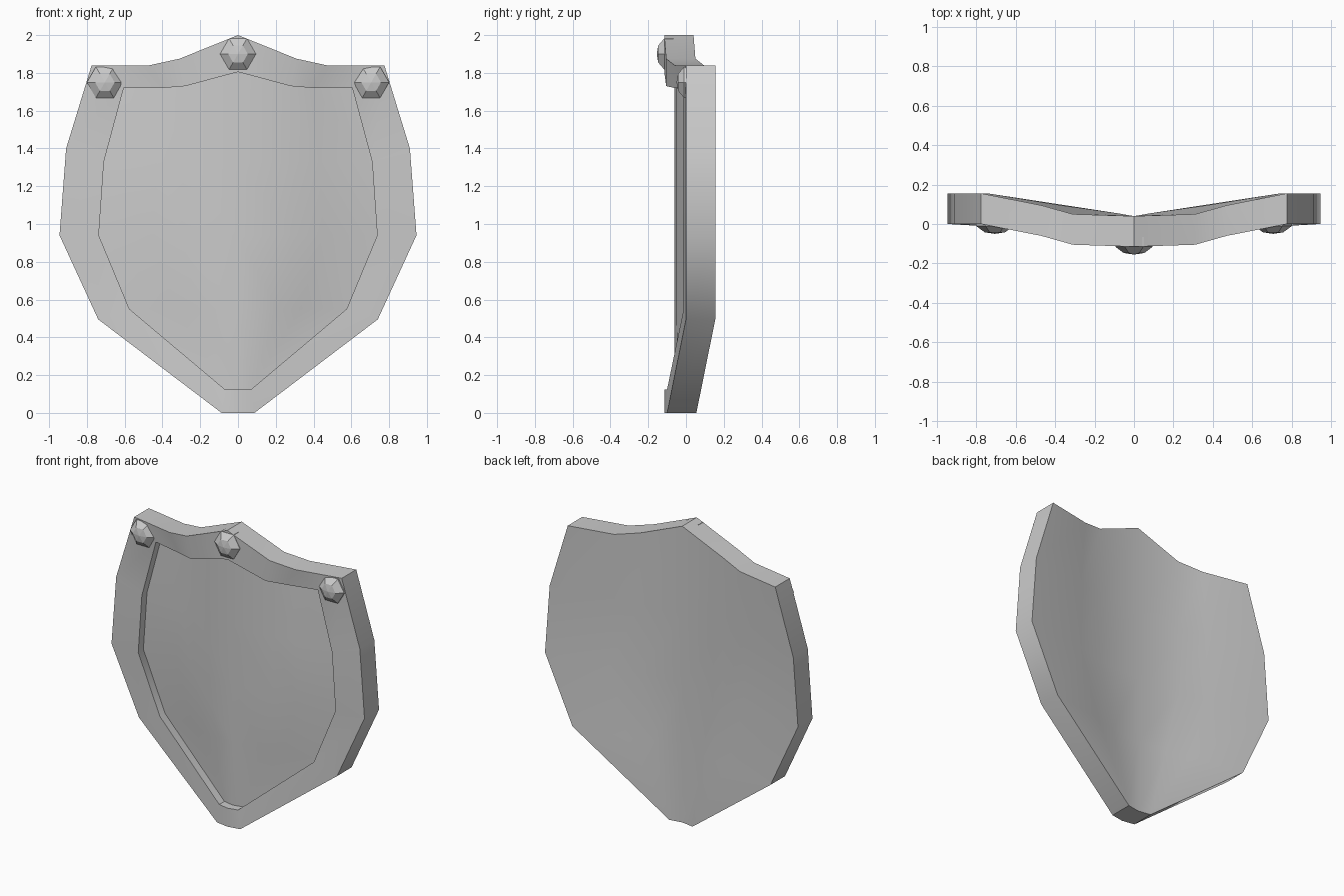
import bpy, bmesh, math

if "Cube" in bpy.data.objects:
    bpy.data.objects.remove(bpy.data.objects["Cube"])

# Curved section of the shield: depth of each column, centre to edge
DEPTH = [-0.115, -0.105, -0.06, 0.0]
LOW = [-0.115, -0.10, -0.10, -0.10]


def half_rows(top, sides, tip):
    """Rows of (x, y, z) from top edge to bottom tip, for the right half."""
    rows = [[(x, y, z) for (x, z), y in zip(top, DEPTH)]]
    for (x1, x2, x3), z in sides:
        rows.append([(x, y, z) for x, y in zip((0, x1, x2, x3), DEPTH)])
    tx, tz = tip
    rows.append([(x, y, tz) for x, y in zip((0, tx, tx, tx), LOW)])
    return rows


def add_grid(bm, rows, dy):
    grid = []
    for row in rows:
        pts = [(-x, y, z) for x, y, z in row[:0:-1]] + row
        grid.append([bm.verts.new((x, y + dy, z)) for x, y, z in pts])
    return grid


def fill(bm, grid):
    for a, b in zip(grid, grid[1:]):
        for i in range(len(a) - 1):
            bm.faces.new((a[i], b[i], b[i + 1], a[i + 1]))


def border(grid):
    return (grid[0] + [r[-1] for r in grid[1:-1]] + grid[-1][::-1]
            + [r[0] for r in grid[-2:0:-1]])


def bridge(bm, a, b):
    n = len(a)
    for i in range(n):
        j = (i + 1) % n
        bm.faces.new((a[i], a[j], b[j], b[i]))


def finish(bm, name):
    bmesh.ops.recalc_face_normals(bm, faces=bm.faces)
    me = bpy.data.meshes.new(name)
    bm.to_mesh(me)
    bm.free()
    ob = bpy.data.objects.new(name, me)
    bpy.context.collection.objects.link(ob)
    return ob


outer = half_rows([(0, 2.0), (0.31, 1.875), (0.47, 1.84), (0.775, 1.84)],
                  [((0.31, 0.50, 0.91), 1.40), ((0.31, 0.50, 0.945), 0.94),
                   ((0.21, 0.37, 0.74), 0.495)], (0.087, 0.0))
inner = half_rows([(0, 1.805), (0.28, 1.73), (0.40, 1.72), (0.605, 1.72)],
                  [((0.29, 0.43, 0.71), 1.33), ((0.30, 0.45, 0.737), 0.94),
                   ((0.21, 0.33, 0.575), 0.55)], (0.07, 0.125))
for row in inner[:-1]:
    row[-1] = (row[-1][0], -0.012, row[-1][2])

# Shield body: back, edge, raised rim and recessed front panel
bm = bmesh.new()
back = add_grid(bm, outer, 0.155)
front = add_grid(bm, outer, 0)
lip = add_grid(bm, inner, 0)
panel = add_grid(bm, inner, 0.055)
fill(bm, back)
fill(bm, panel)
bridge(bm, border(back), border(front))
bridge(bm, border(front), border(lip))
bridge(bm, border(lip), border(panel))
bmesh.ops.delete(bm, geom=[v for v in bm.verts if not v.link_faces], context='VERTS')
bmesh.ops.remove_doubles(bm, verts=bm.verts, dist=0.0005)
shield = finish(bm, "shield_body")
bpy.context.view_layer.objects.active = shield
shield.select_set(True)
bpy.ops.object.shade_smooth_by_angle(angle=math.radians(35))


# Hexagonal domed studs
def stud(name, x, y, z):
    bm = bmesh.new()
    rings = []
    for r, dy in [(0.095, 0.05), (0.095, 0.0), (0.052, -0.032)]:
        rings.append([bm.verts.new((x + r * math.cos(k * math.pi / 3), y + dy,
                                    z + r * math.sin(k * math.pi / 3)))
                      for k in range(6)])
    bm.faces.new(rings[0])
    bridge(bm, rings[0], rings[1])
    bridge(bm, rings[1], rings[2])
    apex = bm.verts.new((x, y - 0.04, z))
    for k in range(6):
        bm.faces.new((rings[2][k], rings[2][(k + 1) % 6], apex))
    finish(bm, name)


stud("stud_centre", 0, -0.115, 1.90)
stud("stud_left", -0.705, -0.01, 1.75)
stud("stud_right", 0.705, -0.01, 1.75)
